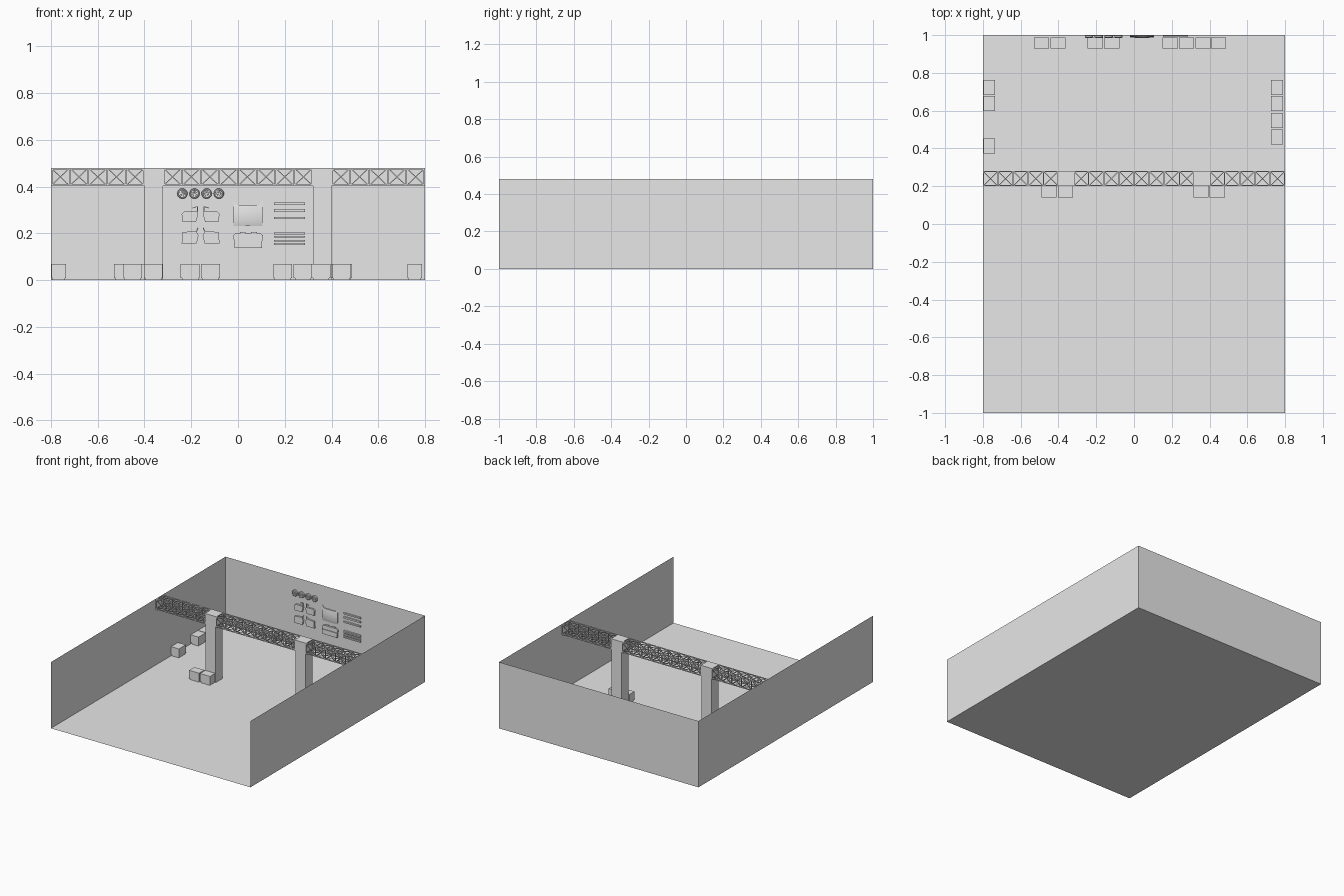
import bpy, bmesh, math
from mathutils import Vector, Matrix

if "Cube" in bpy.data.objects:
    bpy.data.objects.remove(bpy.data.objects["Cube"])

grey = bpy.data.materials.new("plain_grey")
grey.diffuse_color = (0.8, 0.8, 0.8, 1)
grey.use_nodes = True
grey.node_tree.nodes["Principled BSDF"].inputs["Base Color"].default_value = grey.diffuse_color


def finish(name, bm, smooth=False, fix=True):
    if fix:
        bmesh.ops.recalc_face_normals(bm, faces=bm.faces[:])
    me = bpy.data.meshes.new(name)
    bm.to_mesh(me)
    bm.free()
    me.materials.append(grey)
    ob = bpy.data.objects.new(name, me)
    bpy.context.collection.objects.link(ob)
    if smooth:
        bpy.ops.object.select_all(action='DESELECT')
        ob.select_set(True)
        bpy.context.view_layer.objects.active = ob
        bpy.ops.object.shade_smooth_by_angle(angle=math.radians(40))
    return ob


def add_box(bm, x0, x1, y0, y1, z0, z1):
    m = Matrix.Translation(((x0 + x1) / 2, (y0 + y1) / 2, (z0 + z1) / 2))
    bmesh.ops.create_cube(bm, size=1, matrix=m @ Matrix.Diagonal((x1 - x0, y1 - y0, z1 - z0, 1)))


def add_bar(bm, a, b, t):
    a, b = Vector(a), Vector(b)
    d = b - a
    m = Matrix.Translation((a + b) / 2) @ d.to_track_quat('Z', 'Y').to_matrix().to_4x4()
    bmesh.ops.create_cube(bm, size=1, matrix=m @ Matrix.Diagonal((t, t, d.length, 1)))


def add_plate(bm, pts, y0, y1):
    """Outline in x, z pushed from y1 forward to y0."""
    f = bm.faces.new([bm.verts.new((x, y1, z)) for x, z in pts])
    r = bmesh.ops.extrude_face_region(bm, geom=[f])
    for v in r["geom"]:
        if isinstance(v, bmesh.types.BMVert):
            v.co.y = y0


# Room shell: floor and three thin walls, front open
W, D, H = 0.8, 1.0, 0.48
corners = [(-W, -D), (-W, D), (W, D), (W, -D)]
bm = bmesh.new()
bm.faces.new([bm.verts.new((x, y, 0)) for x, y in reversed(corners)])
finish("floor", bm, fix=False)
for name, i in (("left_wall", 0), ("back_wall", 1), ("right_wall", 2)):
    (xa, ya), (xb, yb) = corners[i], corners[i + 1]
    bm = bmesh.new()
    bm.faces.new([bm.verts.new(p) for p in ((xa, ya, 0), (xb, yb, 0), (xb, yb, H), (xa, ya, H))])
    finish(name, bm, fix=False)

# Two pillars
for name, x in (("left_pillar", -0.4), ("right_pillar", 0.32)):
    bm = bmesh.new()
    add_box(bm, x, x + 0.08, 0.2, 0.28, 0, H)
    finish(name, bm)

# Lattice truss in three spans between walls and pillars
T = 0.006
Y0, Y1, Z0, Z1 = 0.2 + T / 2, 0.28 - T / 2, 0.403 + T / 2, H - T / 2
ring = [(Y0, Z0), (Y1, Z0), (Y1, Z1), (Y0, Z1)]
for name, xs, n in (("left_truss", -0.8, 5), ("middle_truss", -0.32, 8), ("right_truss", 0.4, 5)):
    bm = bmesh.new()
    for k in range(4):
        p, q = ring[k], ring[(k + 1) % 4]
        add_bar(bm, (xs, *p), (xs + n * 0.08, *p), T)
        for i in range(n + 1):
            x = xs + min(max(i * 0.08, T / 2), n * 0.08 - T / 2)
            add_bar(bm, (x, *p), (x, *q), T)
        for i in range(n):
            a, b = xs + i * 0.08 + T / 2, xs + i * 0.08 + 0.08 - T / 2
            add_bar(bm, (a, *p), (b, *q), T * 0.7)
            add_bar(bm, (a, *q), (b, *p), T * 0.7)
    finish(name, bm)


# Low cabinets with a slightly inset plinth
def cabinet(name, x, y, sx, sy):
    bm = bmesh.new()
    add_box(bm, x, x + sx, y, y + sy, 0.01, 0.068)
    e = 0.005
    add_box(bm, x + e, x + sx - e, y + e, y + sy - e, 0, 0.01)
    finish(name, bm)


for i, x in enumerate((-0.53, -0.442, -0.245, -0.158, 0.152, 0.238, 0.325, 0.408)):
    cabinet(f"back_cabinet_{i + 1}", x, 0.928, 0.08, 0.06)
for i, x in enumerate((-0.49, -0.403, 0.315, 0.401)):
    cabinet(f"pillar_cabinet_{i + 1}", x, 0.14, 0.08, 0.06)
for i, y in enumerate((0.682, 0.598, 0.373)):
    cabinet(f"left_cabinet_{i + 1}", -0.798, y, 0.063, 0.08)
for i, y in enumerate((0.682, 0.598, 0.508, 0.42)):
    cabinet(f"right_cabinet_{i + 1}", 0.725, y, 0.063, 0.08)

# Wheels hung on the back wall: lathed tyre and rim
profile = [(0.022, 0.999), (0.022, 0.989), (0.019, 0.986), (0.015, 0.986), (0.0145, 0.993),
           (0.009, 0.993), (0.008, 0.988), (0.004, 0.988), (0.0035, 0.991), (0, 0.991)]
for i in range(4):
    cx = -0.238 + i * 0.052
    bm = bmesh.new()
    vs = [bm.verts.new((cx + r, y, 0.37)) for r, y in profile]
    es = [bm.edges.new(p) for p in zip(vs, vs[1:])]
    bmesh.ops.spin(bm, geom=vs + es, cent=(cx, 0, 0.37), axis=(0, 1, 0), angle=math.tau, steps=20)
    bmesh.ops.remove_doubles(bm, verts=bm.verts[:], dist=1e-5)
    finish(f"wheel_{i + 1}", bm, True)

# Door panels with a thin window post; right-hand ones mirrored
upper = [(-0.034, 0.002), (-0.03, -0.033), (0.027, -0.033), (0.036, -0.002), (0.034, 0.012), (-0.024, 0.012)]
lower = [(-0.034, -0.03), (0.03, -0.03), (0.038, 0.003), (0.028, 0.024), (-0.03, 0.018)]
for row, (shape, cz) in enumerate(((upper, 0.281), (lower, 0.187))):
    for side, cx, s in (("left", -0.207, 1), ("right", -0.113, -1)):
        bm = bmesh.new()
        add_plate(bm, [(cx + s * x, cz + z) for x, z in shape], 0.987, 0.999)
        tip = (0.033, 0.034) if row == 0 else (0.036, 0.037)
        base = (0.033, 0.01) if row == 0 else (0.029, 0.02)
        add_bar(bm, (cx + s * base[0], 0.994, cz + base[1]), (cx + s * tip[0], 0.994, cz + tip[1]), 0.004)
        if row == 0:
            add_bar(bm, (cx + s * tip[0], 0.994, cz + tip[1]), (cx + s * 0.012, 0.994, cz + 0.027), 0.003)
        finish(f"{side}_door_{row + 1}", bm)

# Bonnet: gently bowed panel with raised corners
bm = bmesh.new()
n = 10
cols = []
for i in range(n + 1):
    u = i / n * 2 - 1
    top = 0.322 + 0.018 * max(0, abs(u) - 0.8) / 0.2
    col = []
    for z, y in ((0.232, 0.999), (0.232, 0.993), (0.25, 0.988), (0.29, 0.987), (top, 0.992), (top, 0.999)):
        col.append(bm.verts.new((0.042 + 0.062 * u, min(0.999, y + 0.004 * u * u), z)))
    cols.append(col)
for a, b in zip(cols, cols[1:]):
    for k in range(6):
        bm.faces.new((a[k], b[k], b[(k + 1) % 6], a[(k + 1) % 6]))
bm.faces.new(cols[0])
bm.faces.new(cols[-1])
finish("bonnet", bm, True)

# Boot lid: lower panel, sloped upper panel and two small tabs
bm = bmesh.new()
add_plate(bm, [(-0.016, 0.138), (0.102, 0.138), (0.104, 0.172), (-0.018, 0.172)], 0.985, 0.999)
add_plate(bm, [(-0.018, 0.172), (0.104, 0.172), (0.106, 0.192), (0.096, 0.2), (-0.01, 0.2), (-0.02, 0.192)],
          0.99, 0.999)
for x in (0.008, 0.056):
    add_box(bm, x, x + 0.025, 0.992, 0.999, 0.2, 0.206)
finish("boot_lid", bm)

# Long strips on the wall
for i, (z, h) in enumerate(((0.327, 0.010), (0.298, 0.012), (0.266, 0.010),
                            (0.199, 0.009), (0.186, 0.007), (0.169, 0.007), (0.155, 0.009))):
    bm = bmesh.new()
    a, b = z - h / 2, z + h / 2
    add_box(bm, 0.153, 0.287, 0.99, 0.999, a, b)
    finish(f"trim_strip_{i + 1}", bm)
